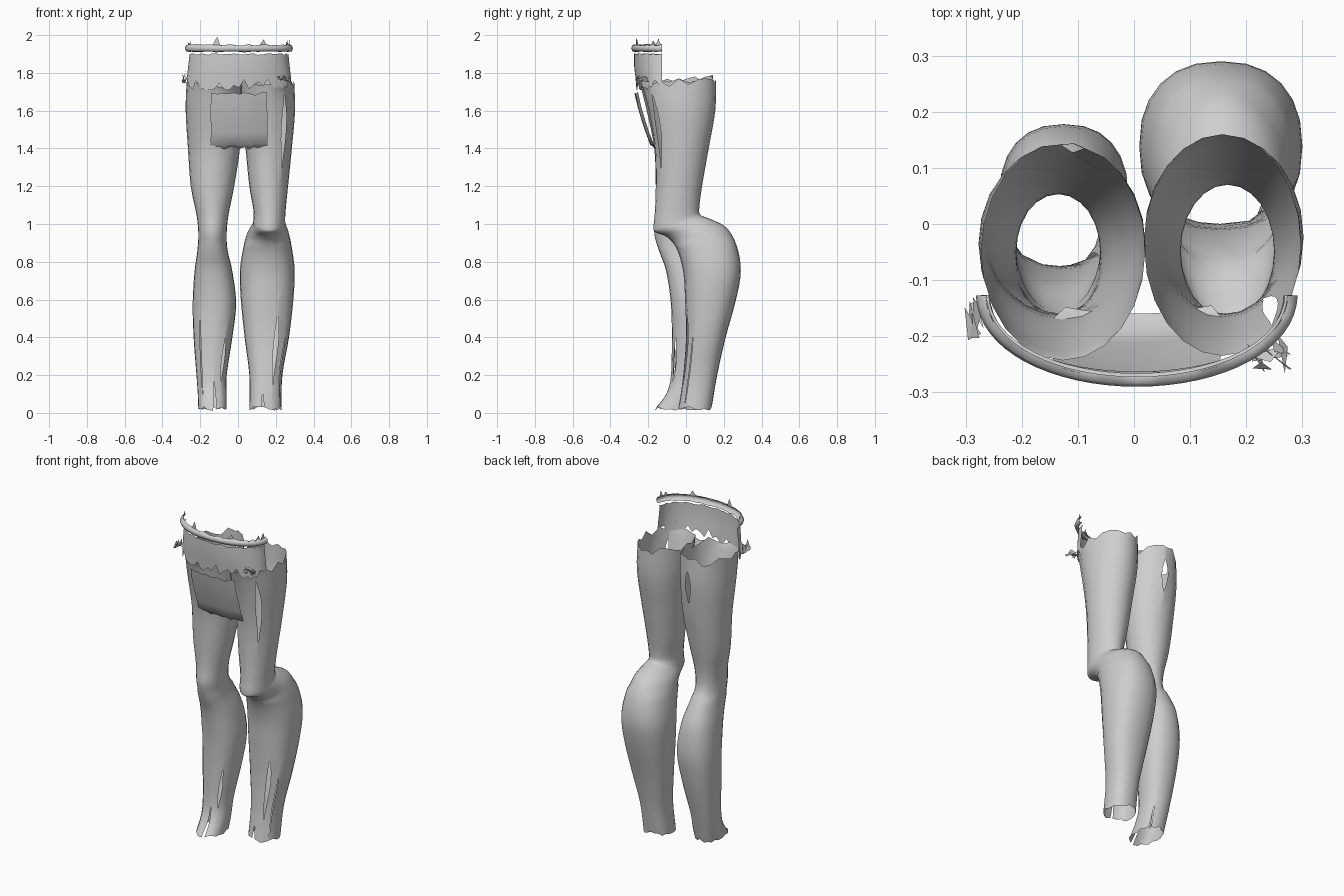
import bpy, math, random

if "Cube" in bpy.data.objects:
    bpy.data.objects.remove(bpy.data.objects["Cube"])

random.seed(4)
cloth = bpy.data.materials.new("grey_cloth")
cloth.diffuse_color = (0.62, 0.62, 0.62, 1)
cloth.use_nodes = True
cloth.node_tree.nodes["Principled BSDF"].inputs["Base Color"].default_value = cloth.diffuse_color


def make(name, verts, faces, smooth=True):
    me = bpy.data.meshes.new(name)
    me.from_pydata(verts, [], faces)
    me.materials.append(cloth)
    me.polygons.foreach_set("use_smooth", [smooth] * len(me.polygons))
    me.update()
    ob = bpy.data.objects.new(name, me)
    bpy.context.collection.objects.link(ob)
    return ob


def grid(name, rows, closed=False, skip=lambda r, c: False):
    """Open sheet or tube from rows of points."""
    n = len(rows[0])
    verts = [p for row in rows for p in row]
    faces = []
    for r in range(len(rows) - 1):
        for c in range(n if closed else n - 1):
            if not skip(r, c):
                d = (c + 1) % n
                faces.append((r * n + c, r * n + d, (r + 1) * n + d, (r + 1) * n + c))
    return make(name, verts, faces)


def spline(rows, sub):
    """Smooth in-between rows (Catmull-Rom)."""
    out = []
    for i in range(len(rows) - 1):
        a, b, c, d = (rows[max(0, min(len(rows) - 1, i + k))] for k in (-1, 0, 1, 2))
        for s in range(sub):
            t = s / sub
            out.append([q + 0.5 * t * (u - p + t * (2 * p - 5 * q + 4 * u - v + t * (3 * (q - u) + v - p)))
                        for p, q, u, v in zip(a, b, c, d)])
    return out + [list(rows[-1])]


def power(v, p):
    return math.copysign(abs(v) ** p, v)


def leg(name, sections, slits, seg=24):
    """Tube with torn rims; slits are (column, low z, high z, half width in degrees)."""
    secs = spline(sections, 4)
    step = 360 / seg
    rows = []
    for i, (zf, zb, x0, x1, y0, y1) in enumerate(secs):
        angles = [c * step for c in range(seg)]
        zm = (zf + zb) / 2
        for col, lo, hi, w in slits:
            if lo - 0.1 < zm < hi + 0.1:
                t = min(1, max(0, (zm - lo) / (hi - lo)))
                half = 0.6 + w * math.sin(math.pi * t)
                if lo <= 0:
                    half = 0.6 + w * (1 - t)
                mid = (col + 0.5) * step
                angles[col], angles[(col + 1) % seg] = mid - half, mid + half
        boxy = 0.86 if zm < 0.9 else 1      # calves are a little squarer
        row = []
        for a in angles:
            ca, sa = math.cos(math.radians(a)), math.sin(math.radians(a))
            z = zf + (zb - zf) * (sa + 1) / 2
            if i == len(secs) - 1:
                z += random.uniform(-0.025, 0.02)
            elif i == 0:
                z += random.uniform(-0.008, 0.015)
            row.append(((x0 + x1) / 2 + (x1 - x0) / 2 * power(ca, boxy),
                        (y0 + y1) / 2 + (y1 - y0) / 2 * power(sa, boxy), z))
        rows.append(row)

    def skip(r, c):
        zm = sum(secs[r][:2] + secs[r + 1][:2]) / 4
        return any(c == s[0] and s[1] < zm < s[2] for s in slits)
    return grid(name, rows, True, skip)


# Legs: front z, back z, x min, x max, y min, y max
leg("bent_trouser_leg", [
    (.02, .02, .06, .23, -.04, .135), (.2, .2, .06, .235, -.015, .165),
    (.4, .4, .035, .27, 0, .21), (.6, .6, .015, .293, -.005, .265),
    (.75, .75, .01, .30, -.015, .29), (.87, .88, .028, .285, -.05, .27),
    (.93, .98, .05, .268, -.10, .215), (.955, 1.03, .075, .255, -.16, .12),
    (.98, 1.045, .08, .25, -.172, .08), (1.06, 1.08, .082, .252, -.165, .07),
    (1.2, 1.2, .06, .265, -.16, .085), (1.4, 1.4, .04, .285, -.165, .12),
    (1.6, 1.6, .02, .302, -.197, .155), (1.74, 1.77, .018, .297, -.235, .16)],
    [(20, 1.32, 1.68, 6), (19, .16, .52, 6), (17, 0, .12, 5), (21, .05, .4, 1)])

leg("straight_trouser_leg", [
    (.02, .02, -.21, -.06, -.165, .055), (.1, .1, -.213, -.06, -.105, .075),
    (.2, .2, -.22, -.06, -.08, .10), (.4, .4, -.235, -.03, -.075, .15),
    (.58, .58, -.24, -.01, -.08, .178), (.75, .75, -.23, -.03, -.105, .16),
    (.85, .87, -.215, -.055, -.14, .105), (.95, .95, -.21, -.06, -.168, .06),
    (1.05, 1.05, -.22, -.05, -.16, .055), (1.2, 1.2, -.25, -.02, -.16, .08),
    (1.4, 1.4, -.265, .01, -.168, .115), (1.6, 1.6, -.277, .02, -.208, .14),
    (1.74, 1.77, -.272, .02, -.243, .145)],
    [(20, .18, .38, 6), (18, 0, .16, 6), (15, .1, .5, 1.5), (5, 1.52, 1.69, 7),
     (3, 0, .14, 5)])


# Waist: curved front sheets following an open half ellipse
def arc(u, rx, ry):
    a = math.radians(-178 + 176 * u)
    return 0.005 + rx * math.cos(a), -0.12 + ry * power(math.sin(a), .92)


def waist(name, profile, rag_low, rag_high, n=33):
    rows = []
    for i, (rx, ry, z) in enumerate(profile):
        rag = rag_low if i == 0 else rag_high if i == len(profile) - 1 else 0
        rows.append([(*arc(c / (n - 1), rx, ry), z + random.uniform(-rag, rag)) for c in range(n)])
    return grid(name, rows)


waist("front_waist_panel", [(.278, .143, 1.735), (.275, .148, 1.78), (.268, .155, 1.84),
                            (.262, .155, 1.9)], .03, .005)
waist("waistband", [(.264, .146, 1.912), (.28, .164, 1.914), (.287, .17, 1.93),
                    (.28, .165, 1.946), (.268, .152, 1.948)], .004, .006)

# Front fly panel
rows = []
for i, (z, y) in enumerate([(1.40, -.16), (1.42, -.19), (1.48, -.212), (1.55, -.236),
                            (1.62, -.256), (1.69, -.272)]):
    rows.append([])
    for c in range(11):
        x = 0.005 + (c - 5) * (.030 if i else .026) + random.uniform(-.004, .004)
        zj = random.uniform(-.008, .01) if i in (0, 5) else 0
        rows[-1].append((x, y + 0.8 * x * x, z + zj))
grid("front_fly_panel", rows)


# Torn scraps at the hips and along the waistband
def scraps(name, centre, size, count):
    verts, faces = [], []
    for k in range(count):
        for _ in range(3):
            verts.append(tuple(c + random.uniform(-s, s) for c, s in zip(centre, size)))
        faces.append((3 * k, 3 * k + 1, 3 * k + 2))
    make(name, verts, faces, False)


scraps("left_hip_scraps", (-.285, -.17, 1.775), (.018, .04, .035), 6)
scraps("right_hip_scraps", (.24, -.235, 1.775), (.042, .04, .025), 7)

spikes, tris = [], []
for u, h in ((.03, .025), (.08, .02), (.35, .045), (.66, .03), (.9, .025), (.96, .035)):
    for du, z in ((-.03, 1.942), (.03, 1.942), (.006, 1.947 + h)):
        spikes.append((*arc(u + du, .27, .156), z))
    k = len(spikes)
    tris.append((k - 3, k - 2, k - 1))
make("waistband_tears", spikes, tris, False)
